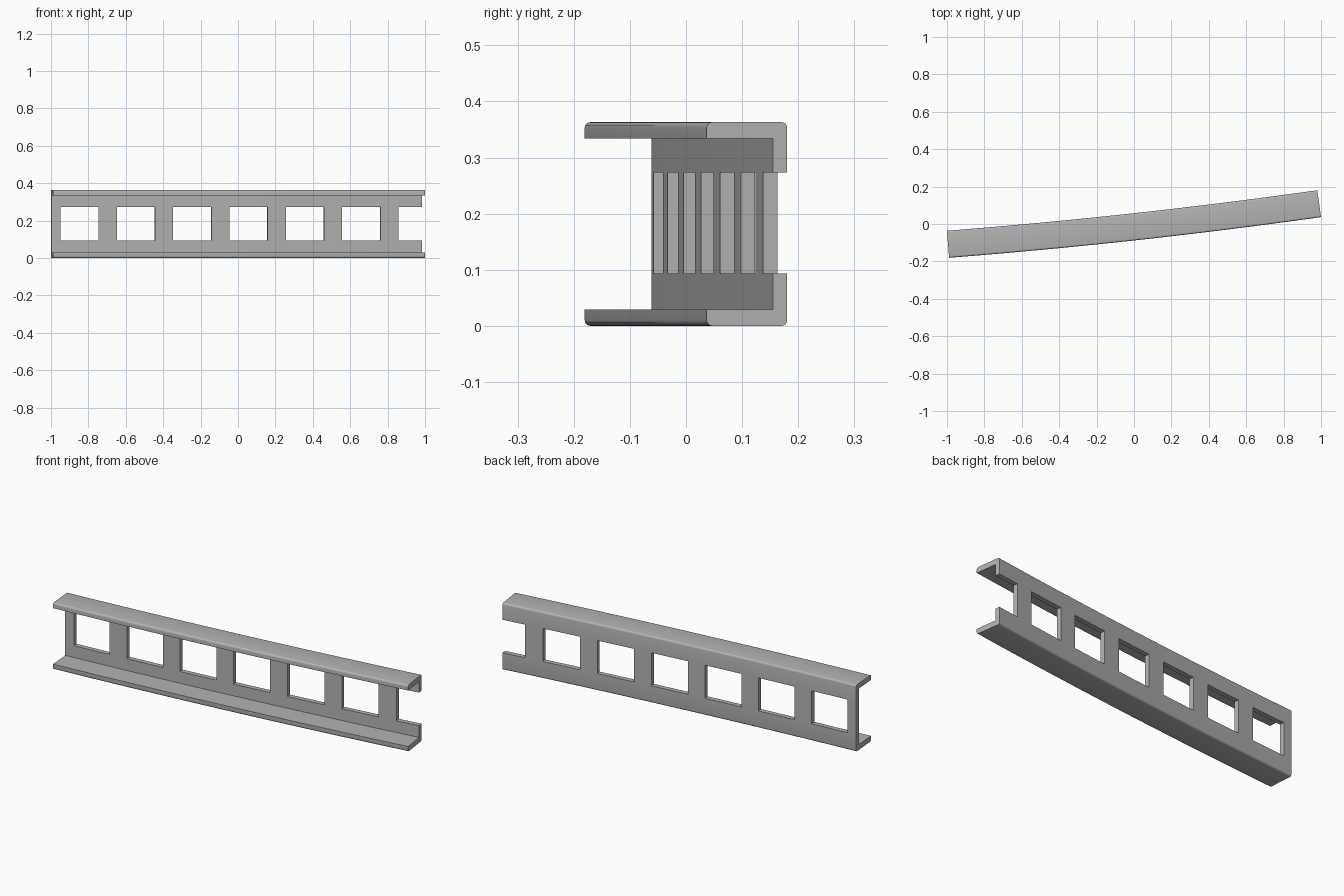
import bpy, bmesh, math
from mathutils import Vector

if "Cube" in bpy.data.objects:
    bpy.data.objects.remove(bpy.data.objects["Cube"])

H, DEPTH, WEB, FL = 0.363, 0.145, 0.026, 0.029   # channel section sizes
Z0, Z1, R = 0.093, 0.273, 0.010                  # window heights, corner radius
X0, X1 = -1.0, 0.98                              # ends along the back face


def place(x, d, z):
    """Point at depth d in front of the gently curved back face."""
    slope = 0.1096 + 0.0316 * x
    n = Vector((-slope, 1)).normalized()
    y = 0.0578 + 0.1096 * x + 0.0158 * x * x
    return (x - n.x * d, y - n.y * d, z)


def arc(cd, cz, start, steps=4):
    return [(cd + R * math.cos(a), cz + R * math.sin(a))
            for a in (math.radians(start + 90 * i / steps) for i in range(steps + 1))]


# Lower L of the section: window sill back edge, round the outside, to sill front edge
lower = [(0, Z0)] + arc(R, R, 180) + arc(DEPTH - R, R, 270) + [(DEPTH, FL), (WEB, FL), (WEB, Z0)]
upper = [(d, H - z) for d, z in reversed(lower)]
upper[0], upper[-1] = (WEB, Z1), (0, Z1)
section = lower + upper
n, k = len(section), len(lower)

# Stations along the beam: window edges, each with a midpoint
windows = [(-0.951 + 0.301 * i, min(-0.747 + 0.301 * i, X1)) for i in range(7)]
cuts = sorted({X0, X1} | {x for w in windows for x in w})
xs = [cuts[0]]
for a, b in zip(cuts, cuts[1:]):
    xs += [(a + b) / 2, b]


def is_open(x):
    return any(a < x < b for a, b in windows)


bm = bmesh.new()
rings = [[bm.verts.new(place(x, d, z)) for d, z in section] for x in xs]
gaps = [is_open((a + b) / 2) for a, b in zip(xs, xs[1:])]

# Skin, leaving out the web where there is a window
for a, b, gap in zip(rings, rings[1:], gaps):
    for i in range(n):
        j = (i + 1) % n
        if not (gap and i in (k - 1, n - 1)):
            bm.faces.new((a[i], a[j], b[j], b[i]))
    if gap:                                       # window sill and head
        bm.faces.new((a[k - 1], a[0], b[0], b[k - 1]))
        bm.faces.new((a[n - 1], a[k], b[k], b[n - 1]))

# Window jambs and end caps
state = [None] + gaps + [None]
for ring, before, after in zip(rings, state, state[1:]):
    end = before is None or after is None
    if end:
        bm.faces.new(ring[:k])
        bm.faces.new(ring[k:])
    solid = (before is False) != (after is False)
    if solid:
        bm.faces.new((ring[0], ring[k - 1], ring[k], ring[n - 1]))

bmesh.ops.recalc_face_normals(bm, faces=bm.faces[:])
mesh = bpy.data.meshes.new("channel_beam")
bm.to_mesh(mesh)
bm.free()
beam = bpy.data.objects.new("channel_beam", mesh)
bpy.context.collection.objects.link(beam)

grey = bpy.data.materials.new("grey metal")
grey.diffuse_color = (0.45, 0.45, 0.45, 1)
grey.use_nodes = True
grey.node_tree.nodes["Principled BSDF"].inputs["Base Color"].default_value = grey.diffuse_color
mesh.materials.append(grey)

bpy.context.view_layer.objects.active = beam
beam.select_set(True)
bpy.ops.object.shade_smooth_by_angle(angle=math.radians(30))
